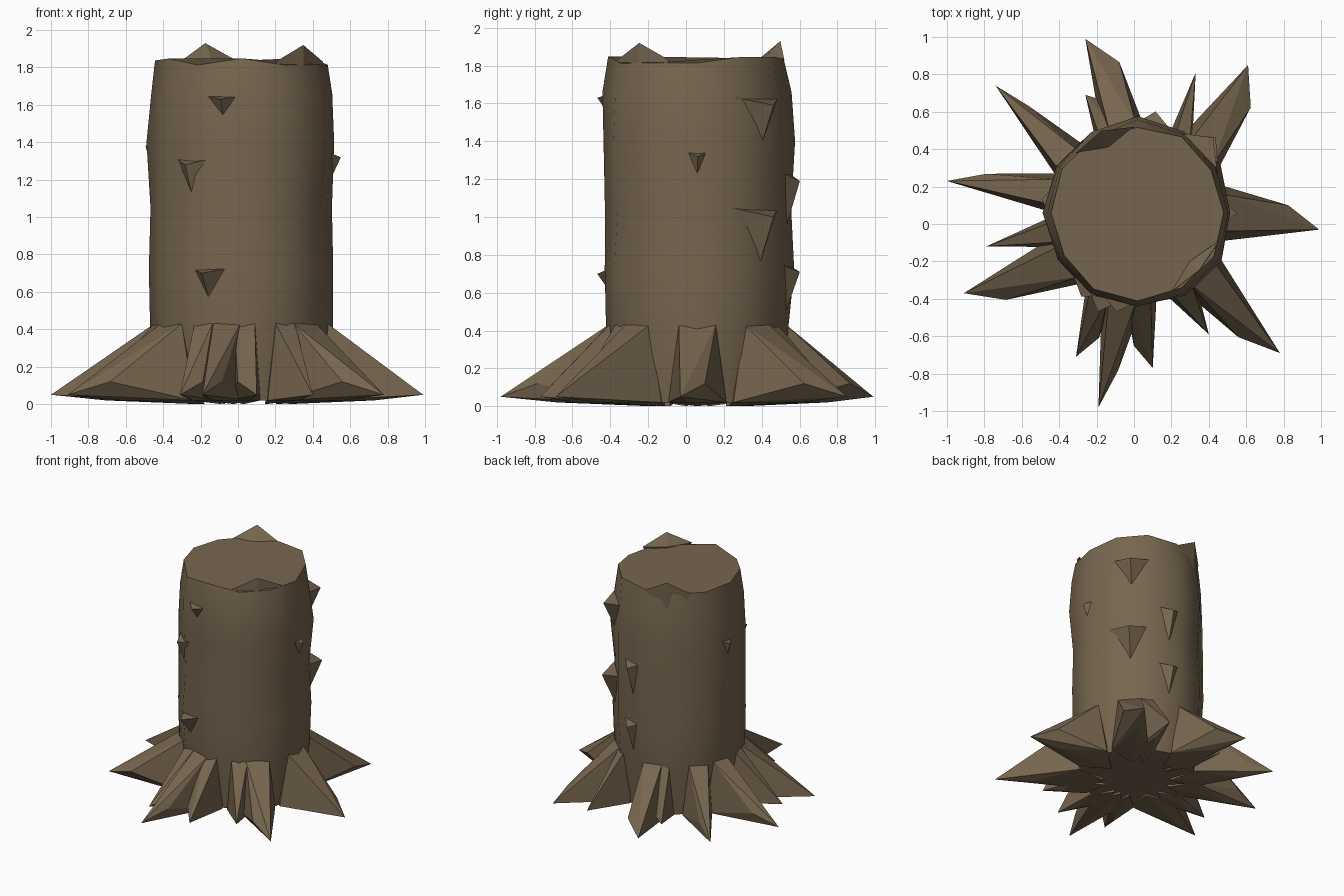
import bpy, bmesh, math, random
from mathutils import Vector

if "Cube" in bpy.data.objects:
    bpy.data.objects.remove(bpy.data.objects["Cube"])

random.seed(4)
CENTRE = Vector((0.02, 0.06, 0))     # trunk axis

bark = bpy.data.materials.new("bark brown")
bark.diffuse_color = (0.185, 0.133, 0.078, 1)
bark.use_nodes = True
bark.node_tree.nodes["Principled BSDF"].inputs["Base Color"].default_value = bark.diffuse_color


def finish(name, bm):
    bmesh.ops.recalc_face_normals(bm, faces=bm.faces)
    me = bpy.data.meshes.new(name)
    bm.to_mesh(me)
    bm.free()
    me.materials.append(bark)
    ob = bpy.data.objects.new(name, me)
    bpy.context.collection.objects.link(ob)
    return ob


def hull(name, pts):
    bm = bmesh.new()
    for p in pts:
        bm.verts.new(p)
    bmesh.ops.convex_hull(bm, input=bm.verts)
    loose = [v for v in bm.verts if not v.link_faces]
    bmesh.ops.delete(bm, geom=loose, context='VERTS')
    return finish(name, bm)


def around(deg, r, z):
    a = math.radians(deg)
    return CENTRE + Vector((r * math.cos(a), r * math.sin(a), z))


# Trunk: slightly uneven twelve-sided rings, broken rim on top
SIDES = 12
profile = [(0.02, 0.44), (0.4, 0.48), (0.72, 0.5), (1.05, 0.49),
           (1.4, 0.505), (1.66, 0.49), (1.83, 0.46)]
bm = bmesh.new()
loops = []
for z, r in profile:
    wobble = 0.02 if z > 1.8 else 0
    loops.append([bm.verts.new(around(360 * i / SIDES, r + random.uniform(-0.012, 0.012),
                                      z + random.uniform(-wobble, wobble)))
                  for i in range(SIDES)])
for lo, hi in zip(loops, loops[1:]):
    for i in range(SIDES):
        j = (i + 1) % SIDES
        bm.faces.new((lo[i], lo[j], hi[j], hi[i]))
bm.faces.new(loops[0][::-1])
bm.faces.new(loops[-1])
trunk = finish("trunk", bm)
trunk.select_set(True)
bpy.context.view_layer.objects.active = trunk
bpy.ops.object.shade_smooth_by_angle(angle=math.radians(42))

# Roots: tip x, tip y, angle on the trunk, half width in degrees, sideways bend
roots = [
    (0.99, -0.03, 0, 20, 0.1), (0.61, 0.85, 43, 18, -0.12), (0.33, 0.81, 59, 9, 0),
    (-0.26, 0.99, 100, 15, -0.12), (-0.26, 0.69, 111, 9, -0.08), (-0.74, 0.74, 143, 15, -0.05),
    (-1, 0.23, 166, 14, -0.06), (-0.91, -0.37, 215, 20, 0.1), (-0.79, -0.12, 193, 11, 0),
    (-0.19, -0.98, 260, 15, 0.06), (-0.31, -0.71, 244, 11, 0.08), (0.1, -0.77, 272, 11, -0.08),
    (0.78, -0.69, 317, 18, -0.1), (0.4, -0.59, 300, 12, 0),
]
for k, (x, y, a, w, bend) in enumerate(roots):
    tip = Vector((x, y, 0.05))
    foot = around(a, 0.45, 0.05)
    d = (tip - foot).normalized()
    side = Vector((-d.y, d.x, 0))
    shoulder = foot.lerp(tip, 0.65) + side * bend
    shoulder.z = 0.12
    under = foot.lerp(tip, 0.5)
    under.z = 0.02
    hull(f"root_{k + 1}", [
        tip, shoulder, under, around(a, 0.25, 0),
        around(a - w, 0.45, 0.02), around(a + w, 0.45, 0.02),
        around(a - w * 0.6, 0.47, 0.43), around(a + w * 0.6, 0.47, 0.43), around(a, 0.3, 0.43)])

# Bark chips and rim peaks: angle, tip height, tip radius, half width, tail drop
chips = [
    (258, 1.63, 0.54, 17, 0.12), (236, 1.28, 0.54, 18, 0.2), (248, 0.7, 0.57, 15, 0.15),
    (0, 1.32, 0.53, 9, 0.15), (172, 1.38, 0.52, 12, 0.2), (45, 1.59, 0.57, 25, 0.25),
    (44, 1, 0.58, 25, 0.28), (80, 1.19, 0.55, 16, 0.3), (80, 0.71, 0.55, 16, 0.25),
    (114, 1.93, 0.48, 22, 0.4), (317, 1.92, 0.45, 24, 0.4),
]
for k, (a, z, r, w, drop) in enumerate(chips):
    top = min(z + drop * 0.2, 1.83)
    hull(f"bark_chip_{k + 1}", [
        around(a, r, z), around(a - w, 0.46, top), around(a + w, 0.46, top),
        around(a, 0.38, top), around(a, 0.46, z - drop)])
